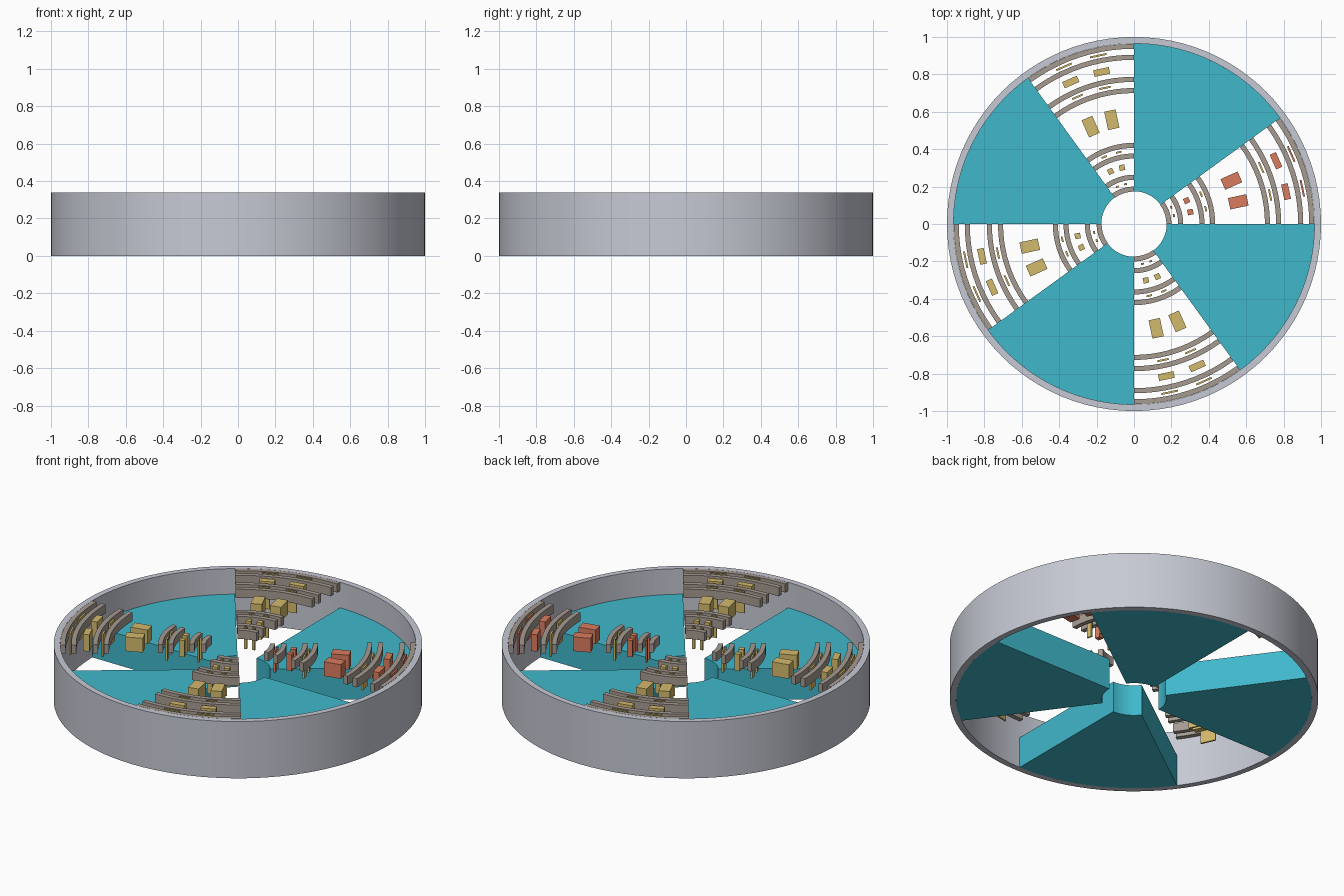
import bpy, bmesh
from math import cos, sin, radians, pi
from mathutils import Matrix

cube = bpy.data.objects.get("Cube")
if cube:
    bpy.data.objects.remove(cube, do_unlink=True)


def material(name, rgb):
    m = bpy.data.materials.new(name)
    m.use_nodes = True
    m.diffuse_color = (*rgb, 1)
    m.node_tree.nodes["Principled BSDF"].inputs["Base Color"].default_value = (*rgb, 1)
    return m


silver = material("silver grey", (0.57, 0.59, 0.66))
teal = material("teal", (0.051, 0.48, 0.60))
taupe = material("taupe", (0.38, 0.33, 0.285))
gold = material("gold", (0.65, 0.49, 0.15))
coral = material("coral", (0.69, 0.20, 0.11))

HEIGHT, WEDGE_TOP = 0.34, 0.187
INNER, RIM = 0.175, 0.965
GAP = 36


def finish(name, bm, mat, smooth=True):
    bmesh.ops.recalc_face_normals(bm, faces=bm.faces)
    mesh = bpy.data.meshes.new(name)
    bm.to_mesh(mesh)
    bm.free()
    mesh.materials.append(mat)
    ob = bpy.data.objects.new(name, mesh)
    bpy.context.collection.objects.link(ob)
    if smooth:
        bpy.ops.object.select_all(action="DESELECT")
        ob.select_set(True)
        bpy.context.view_layer.objects.active = ob
        bpy.ops.object.shade_smooth_by_angle(angle=radians(30))
    return ob


def add_sector(bm, r0, r1, z0, z1, start, sweep):
    """Sweep a rectangular section about z; a full turn closes on itself."""
    steps = max(8, round(sweep / 3.75))
    closed = sweep >= 360
    loops = []
    for i in range(steps if closed else steps + 1):
        a = radians(start + sweep * i / steps)
        loops.append([bm.verts.new((r * cos(a), r * sin(a), z))
                      for r, z in ((r0, z0), (r1, z0), (r1, z1), (r0, z1))])
    for i in range(steps):
        a, b = loops[i], loops[(i + 1) % len(loops)]
        for k in range(4):
            n = (k + 1) % 4
            bm.faces.new((a[k], a[n], b[n], b[k]))
    if not closed:
        bm.faces.new(loops[0])
        bm.faces.new(loops[-1][::-1])


def add_block(bm, radius, angle, radial, tangential, depth):
    """Block turned to the radius, hanging down from the rim height."""
    place = (Matrix.Rotation(radians(angle), 4, "Z")
             @ Matrix.Translation((radius, 0, HEIGHT - depth / 2))
             @ Matrix.Diagonal((radial, tangential, depth, 1)))
    bmesh.ops.create_cube(bm, size=1, matrix=place)


# Outer ring
bm = bmesh.new()
add_sector(bm, RIM, 1.0, 0, HEIGHT, 0, 360)
finish("outer_ring", bm, silver)

# Blocks: name, radius, radial size, tangential size, depth, coral in first gap
BLOCKS = (
    ("inner_pin", 0.218, 0.010, 0.016, 0.13, True),
    ("inner_post", 0.308, 0.030, 0.030, 0.10, True),
    ("middle_pin", 0.392, 0.010, 0.030, 0.13, False),
    ("main_block", 0.570, 0.100, 0.062, 0.085, True),
    ("outer_pin", 0.744, 0.010, 0.062, 0.13, False),
    ("outer_post", 0.831, 0.036, 0.085, 0.10, True),
    ("rim_pin", 0.920, 0.010, 0.090, 0.13, True),
)
ARC_RADII = (0.173, 0.236, 0.350, 0.407, 0.700, 0.760, 0.878, 0.937)

for q in range(4):
    start = q * 90

    # Solid wedge filling the sector after each gap
    bm = bmesh.new()
    add_sector(bm, INNER, RIM, 0, WEDGE_TOP, start + GAP, 90 - GAP)
    finish(f"wedge_{q + 1}", bm, teal)

    # Curved rails across the gap
    bm = bmesh.new()
    for r in ARC_RADII:
        add_sector(bm, r, r + 0.027, HEIGHT - 0.052, HEIGHT, start, GAP)
    finish(f"curved_rails_{q + 1}", bm, taupe)

    # Two blocks of each kind between the rails
    for name, radius, radial, tangential, depth, accent in BLOCKS:
        bm = bmesh.new()
        for third in (1, 2):
            add_block(bm, radius, start + GAP * third / 3, radial, tangential, depth)
        finish(f"{name}_{q + 1}", bm, coral if accent and q == 0 else gold, False)
